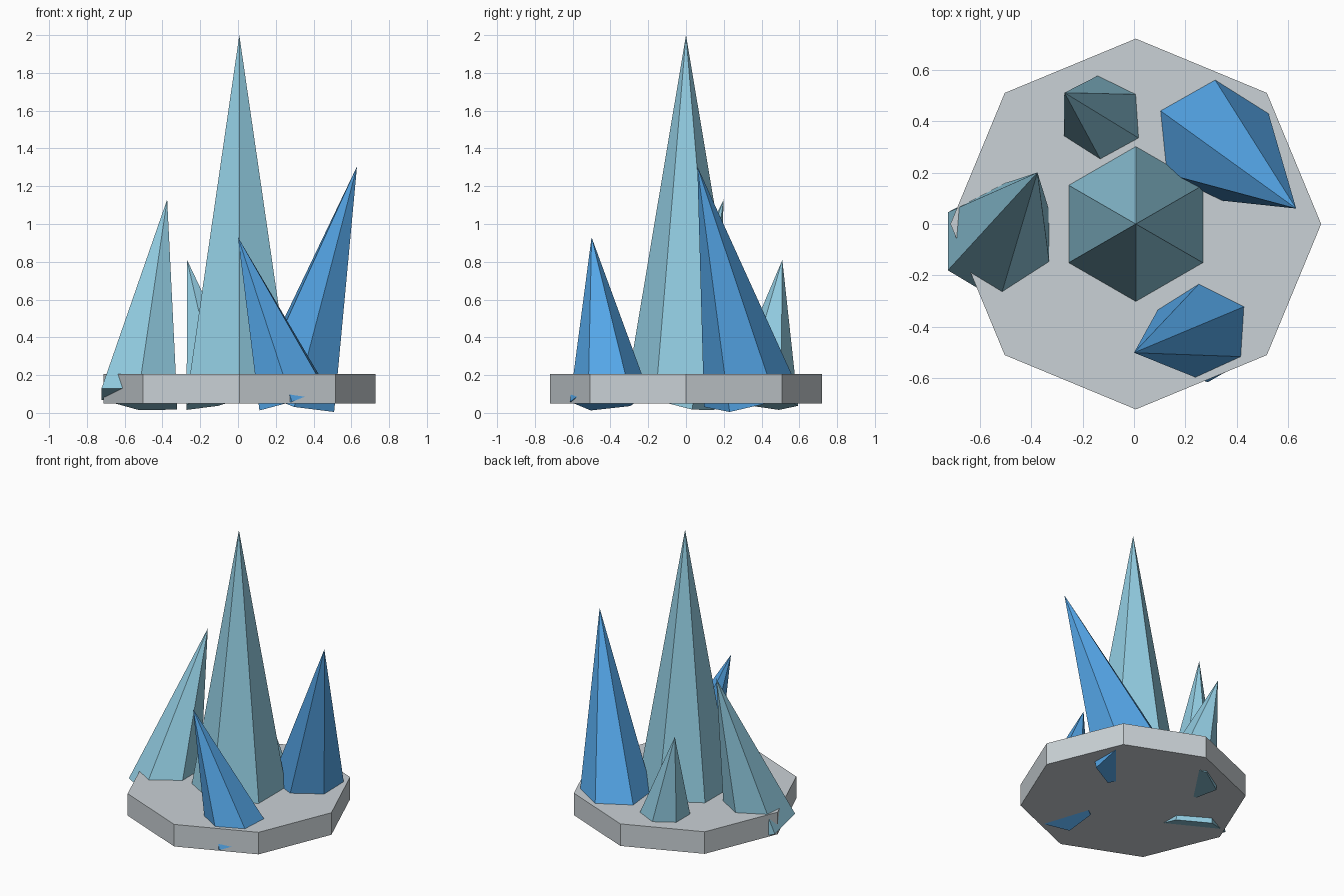
import bpy, bmesh
from math import sin, cos, pi
from mathutils import Vector

if "Cube" in bpy.data.objects:
    bpy.data.objects.remove(bpy.data.objects["Cube"], do_unlink=True)


def material(name, rgb):
    mat = bpy.data.materials.new(name)
    mat.use_nodes = True
    mat.diffuse_color = (*rgb, 1)
    mat.node_tree.nodes["Principled BSDF"].inputs["Base Color"].default_value = (*rgb, 1)
    return mat


stone = material("pale grey stone", (0.59, 0.64, 0.67))
ice = material("pale ice blue", (0.29, 0.61, 0.76))
blue = material("bright blue", (0.09, 0.38, 0.80))


def ring(bm, sides, radius, centre, x_dir, y_dir):
    """Regular polygon of vertices, the first one along y_dir."""
    angles = [2 * pi * i / sides for i in range(sides)]
    return [bm.verts.new(centre + radius * (cos(a) * y_dir - sin(a) * x_dir)) for a in angles]


def finish(bm, name, mat):
    bmesh.ops.recalc_face_normals(bm, faces=bm.faces)
    mesh = bpy.data.meshes.new(name)
    bm.to_mesh(mesh)
    bm.free()
    mesh.materials.append(mat)
    obj = bpy.data.objects.new(name, mesh)
    bpy.context.collection.objects.link(obj)


def crystal(name, base, tip, radius, mat):
    """Six-sided spike whose base is square to its leaning axis."""
    base, tip = Vector(base), Vector(tip)
    axis = (tip - base).normalized()
    y_dir = axis.cross(Vector((1, 0, 0))).normalized()
    x_dir = y_dir.cross(axis)
    bm = bmesh.new()
    foot = ring(bm, 6, radius, base, x_dir, y_dir)
    apex = bm.verts.new(tip)
    bm.faces.new(foot)
    for i, v in enumerate(foot):
        bm.faces.new((v, foot[(i + 1) % 6], apex))
    finish(bm, name, mat)


# Octagonal stone slab
bm = bmesh.new()
slab = bm.faces.new(ring(bm, 8, 0.72, Vector((0.007, 0, 0.05)), Vector((1, 0, 0)), Vector((0, 1, 0))))
top = bmesh.ops.extrude_face_region(bm, geom=[slab], use_keep_orig=True)
bmesh.ops.translate(bm, vec=(0, 0, 0.155), verts=[v for v in top["geom"] if isinstance(v, bmesh.types.BMVert)])
finish(bm, "stone_base", stone)

# Crystals: one upright, four leaning
crystal("centre_crystal", (0.007, 0, 0.09), (0.007, 0, 2.0), 0.32, ice)
crystal("right_crystal", (-0.523, -0.074, 0.073), (-0.375, 0.2, 1.13), 0.233, ice)
crystal("back_crystal", (-0.106, 0.4, 0.066), (-0.27, 0.51, 0.81), 0.196, ice)
crystal("left_crystal", (0.298, 0.341, 0.088), (0.63, 0.06, 1.305), 0.252, blue)
crystal("front_crystal", (0.286, -0.406, 0.082), (0.0, -0.5, 0.93), 0.21, blue)
